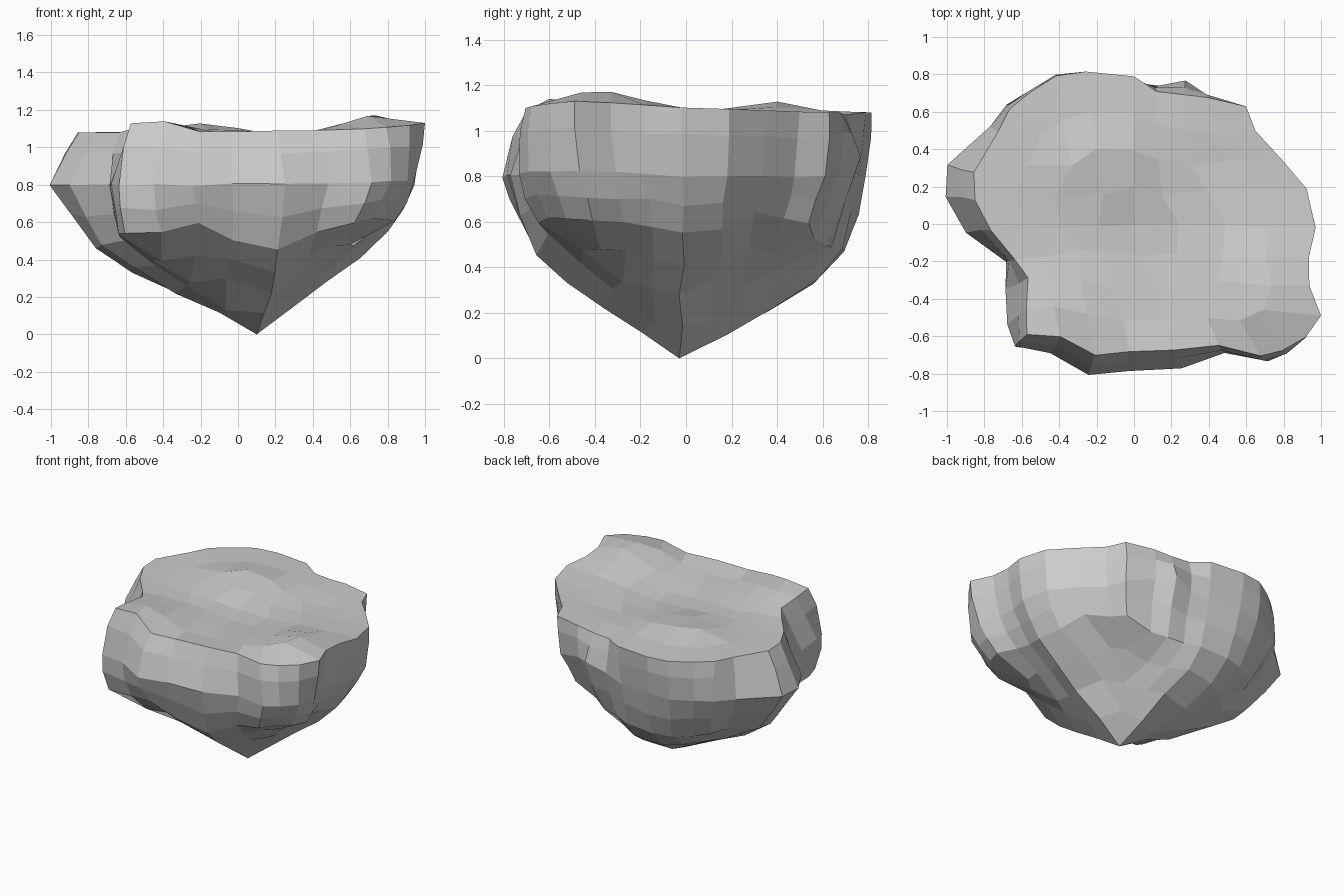
import bpy, bmesh, random
from math import atan2, degrees, exp
from mathutils import Vector

if "Cube" in bpy.data.objects:
    bpy.data.objects.remove(bpy.data.objects["Cube"])

random.seed(11)

# Widest outline of the rock seen from above, anticlockwise from +x (8 points per side)
OUTLINE = [(.98, -.02), (.93, .19), (.79, .35), (.65, .5), (.6, .63), (.4, .69), (.28, .76),
           (.13, .76), (0, .79), (-.26, .82), (-.42, .8), (-.57, .72), (-.69, .64), (-.77, .52),
           (-.99, .32), (-1, .15), (-.9, -.04), (-.69, -.21), (-.69, -.35), (-.67, -.53),
           (-.64, -.66), (-.45, -.69), (-.24, -.815), (-.03, -.79), (.25, -.775), (.48, -.69),
           (.72, -.75), (.83, -.71), (.94, -.62), (1, -.49), (.94, -.33), (.94, -.18)]
N = len(OUTLINE)
TIP = Vector((.1, -.03, 0))

# Values by compass angle: (degrees, scale, height)
RIM = [(-177, .85, 1.08), (-163, .92, 1.08), (-152, .81, 1.1), (-133, .9, 1.13), (-122, .87, 1.14),
       (-105, .86, 1.08), (-70, .87, 1.09), (-57, .94, 1.09), (-45, .94, 1.1), (-26, 1, 1.13), (0, .99, 1.1),
       (45, 1, 1.08), (60, .98, 1.08), (70, .91, 1.07), (80, .93, 1.07), (87, 1, 1.08), (120, .99, 1.08),
       (145, .95, 1.08), (165, .85, 1.08)]
BELLY = [(-160, 1, .8), (-60, 1, .8), (-40, .98, .82), (-26, .94, .82), (0, .97, .8), (45, .96, .8),
         (70, 1, .88), (90, .95, .8), (120, .98, .8), (160, 1, .8)]
LEDGE = [(-165, .87, .5), (-140, .96, .54), (-125, .92, .54), (-105, .88, .6), (-80, .83, .41),
         (-58, .88, .53), (-42, .86, .62), (-20, .83, .6), (0, .82, .55), (8, .81, .53), (20, .86, .65),
         (45, .86, .6), (65, .8, .5), (90, .87, .48), (120, .83, .46), (150, .78, .5), (172, .76, .46)]
# Underside: sideways swelling and extra drop
UNDER = [(-175, 1.06, -.01), (-125, .93, 0), (-85, 1.13, -.01), (-42, .92, .02), (0, 1.06, 0), (35, .9, .02),
         (65, .98, 0), (95, 1.22, -.03), (130, 1.12, -.02)]


def sample(keys, a):
    loop = [(keys[-1][0] - 360, *keys[-1][1:])] + keys + [(keys[0][0] + 360, *keys[0][1:])]
    for p, q in zip(loop, loop[1:]):
        if p[0] <= a <= q[0]:
            t = (a - p[0]) / (q[0] - p[0])
            return p[1] + (q[1] - p[1]) * t, p[2] + (q[2] - p[2]) * t


def section(keys):
    ring = []
    for x, y in OUTLINE:
        s, z = sample(keys, degrees(atan2(y, x)))
        ring.append(Vector((x * s, y * s, z)))
    return ring


def blend(a, b, t, bulge=1.0):
    ring = [p.lerp(q, t) for p, q in zip(a, b)]
    return [Vector((p.x * bulge, p.y * bulge, p.z)) for p in ring]


def jitter(amount):
    return Vector([random.uniform(-amount, amount) for _ in range(3)])


def rough(ring, amount):
    return [p + jitter(amount) for p in ring]


def bump(x, y, cx, cy, h, r):
    return h * exp(-((x - cx) ** 2 + (y - cy) ** 2) / r ** 2)


# Plateau: gentle bumps blending into the rim height
def plateau(edge, s):
    x, y = edge.x * s, edge.y * s
    z = (1.07 + bump(x, y, .76, -.4, .125, .28) + bump(x, y, -.38, -.5, .06, .2)
         + bump(x, y, -.15, .33, .07, .25) - bump(x, y, .1, 0, .03, .35))
    return Vector((x, y, z + (edge.z - z) * s ** 6)) + jitter(.006)


# Underside: lumpy cone down to the tip
def underside(edge, s):
    if s == 0:
        return TIP
    swell, drop = sample(UNDER, degrees(atan2(edge.y, edge.x)))
    p = TIP.lerp(edge, s)
    k = 4 * s * (1 - s)
    grow = 1 + (swell - 1) * k
    return Vector((p.x * grow, p.y * grow, p.z + drop * k)) + jitter(.014)


# Close a ring with an 8 x 8 grid of quads, corners on the diagonals
def cap(bm, loop, ring, place):
    grid = {}
    for i in range(-4, 5):
        for j in range(-4, 5):
            k = max(abs(i), abs(j))
            if j == k:
                pos = k - i
            elif i == -k:
                pos = 3 * k - j
            elif j == -k:
                pos = 5 * k + i
            else:
                pos = 7 * k + j
            u = pos * 4 / max(k, 1) + 4
            a = int(u)
            if k == 4:
                grid[i, j] = loop[a % N]
            else:
                edge = ring[a % N].lerp(ring[(a + 1) % N], u - a)
                grid[i, j] = bm.verts.new(place(edge, k / 4))
    for i in range(-4, 4):
        for j in range(-4, 4):
            bm.faces.new((grid[i, j], grid[i + 1, j], grid[i + 1, j + 1], grid[i, j + 1]))


rim, belly, ledge = section(RIM), section(BELLY), section(LEDGE)
rings = [rim, rough(blend(rim, belly, .4, 1.01), .008), rough(belly, .008),
         rough(blend(belly, ledge, .5, 1.01), .01), ledge]

# Skin the cliff sides, then close top and bottom
bm = bmesh.new()
loops = [[bm.verts.new(p) for p in ring] for ring in rings]
for a, b in zip(loops, loops[1:]):
    for i in range(N):
        j = (i + 1) % N
        bm.faces.new((a[i], b[i], b[j], a[j]))
cap(bm, loops[0], rim, plateau)
cap(bm, loops[-1], ledge, underside)
bmesh.ops.recalc_face_normals(bm, faces=bm.faces)

mesh = bpy.data.meshes.new("floating_rock")
bm.to_mesh(mesh)
bm.free()
bpy.context.collection.objects.link(bpy.data.objects.new("floating_rock", mesh))
